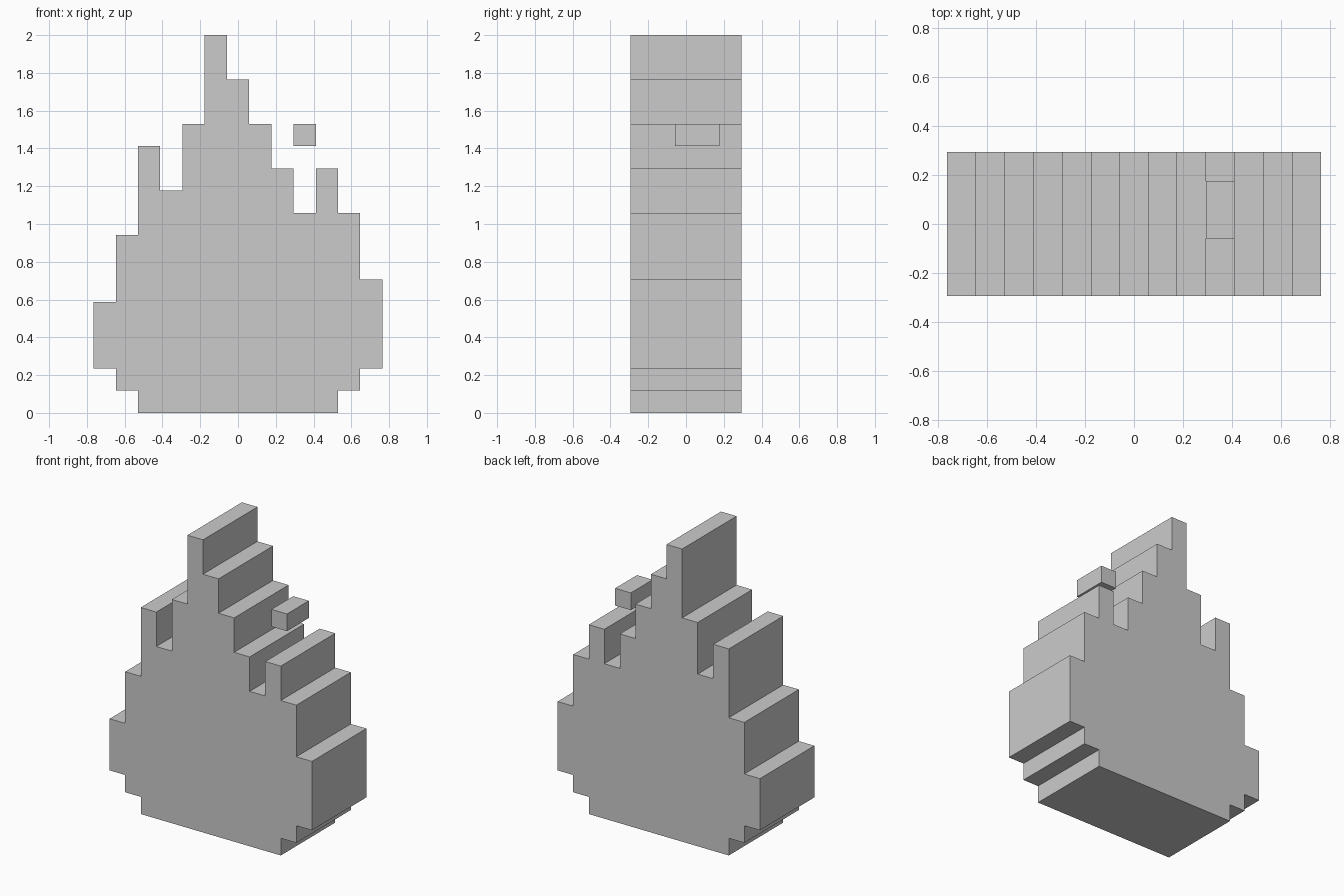
import bpy, bmesh

if "Cube" in bpy.data.objects:
    bpy.data.objects.remove(bpy.data.objects["Cube"])

U = 2 / 17            # one block of the stepped grid
LEFT = -6.5           # left edge of the first column, in blocks


def extrude_profile(name, outline, y0, y1):
    """Extrude an x/z outline (in blocks) from y0 to y1."""
    bm = bmesh.new()
    face = bm.faces.new([bm.verts.new((x * U, y0 * U, z * U)) for x, z in outline])
    ext = bmesh.ops.extrude_face_region(bm, geom=[face])["geom"]
    verts = [g for g in ext if isinstance(g, bmesh.types.BMVert)]
    bmesh.ops.translate(bm, verts=verts, vec=(0, (y1 - y0) * U, 0))
    bmesh.ops.recalc_face_normals(bm, faces=bm.faces)
    mesh = bpy.data.meshes.new(name)
    bm.to_mesh(mesh)
    bm.free()
    obj = bpy.data.objects.new(name, mesh)
    bpy.context.collection.objects.link(obj)
    return obj


def steps(heights):
    """Stepped line across the columns, one corner per change of height."""
    pts = []
    for i, h in enumerate(heights):
        if i == 0 or h != heights[i - 1]:
            if i:
                pts.append((LEFT + i, heights[i - 1]))
            pts.append((LEFT + i, h))
    pts.append((LEFT + len(heights), heights[-1]))
    return pts


# Flame body: top and bottom height of every column
tops = [5, 8, 12, 10, 13, 17, 15, 13, 11, 9, 11, 9, 6]
bottoms = [2, 1] + [0] * 9 + [1, 2]
extrude_profile("flame_body", steps(bottoms) + steps(tops)[::-1], -2.5, 2.5)

# Loose floating spark beside the tip
extrude_profile("floating_spark", [(2.5, 12), (3.5, 12), (3.5, 13), (2.5, 13)], -0.5, 1.5)
